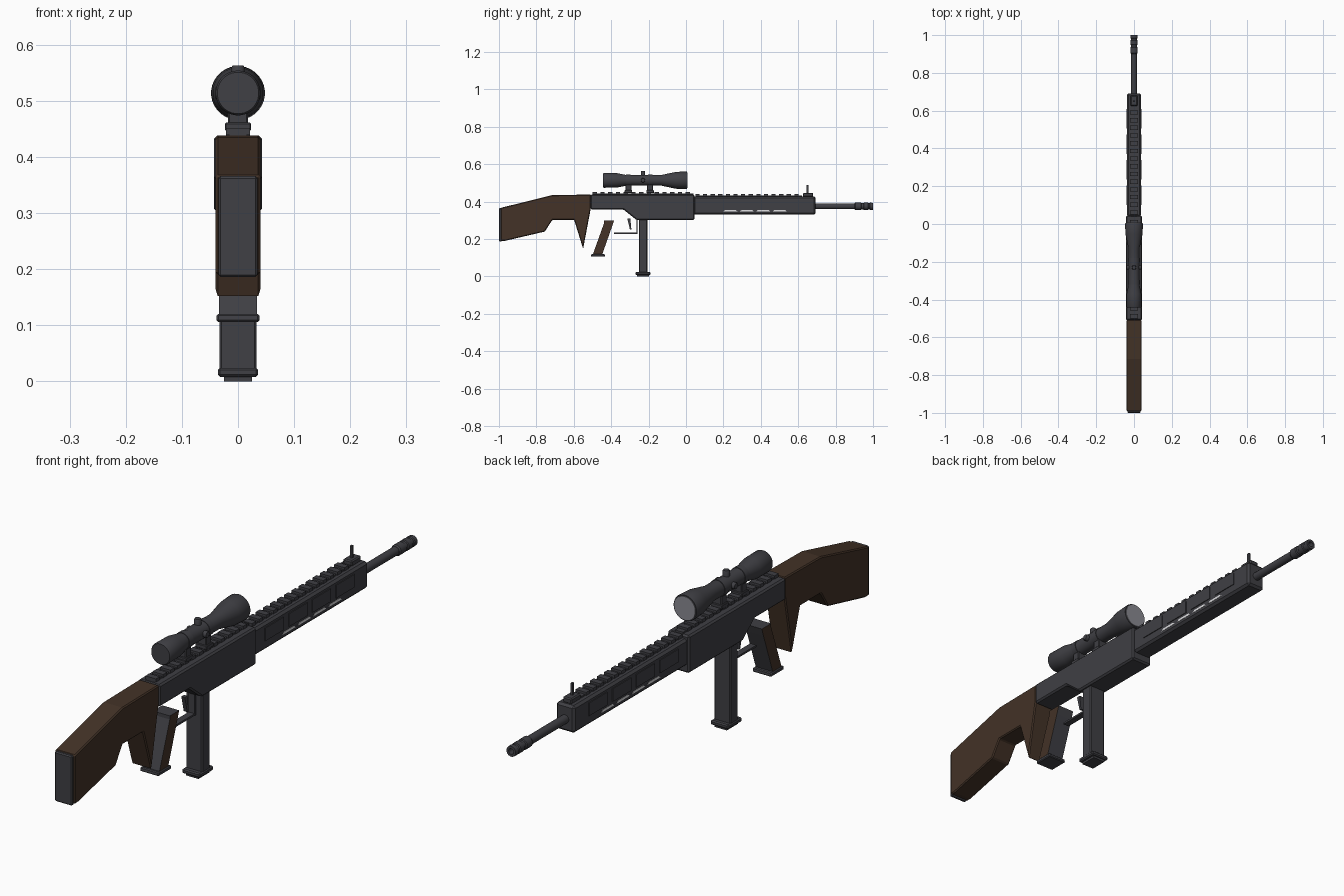
import bpy, bmesh, math
from mathutils import Vector

if "Cube" in bpy.data.objects:
    bpy.data.objects.remove(bpy.data.objects["Cube"])


def material(name, rgb):
    m = bpy.data.materials.new(name)
    m.diffuse_color = (*rgb, 1)
    m.use_nodes = True
    m.node_tree.nodes["Principled BSDF"].inputs["Base Color"].default_value = m.diffuse_color
    return m


METAL = material("dark_metal", (0.050, 0.050, 0.058))
WOOD = material("brown_wood", (0.056, 0.032, 0.020))
GLASS = material("lens_grey", (0.25, 0.25, 0.28))
PALE = material("pale_slot", (0.75, 0.75, 0.77))


def finish(name, bm, mats, bevel=0.0):
    bmesh.ops.recalc_face_normals(bm, faces=bm.faces)
    me = bpy.data.meshes.new(name)
    bm.to_mesh(me)
    bm.free()
    for m in mats:
        me.materials.append(m)
    ob = bpy.data.objects.new(name, me)
    bpy.context.collection.objects.link(ob)
    if bevel:
        b = ob.modifiers.new("edge_bevel", 'BEVEL')
        b.width, b.segments, b.limit_method = bevel, 1, 'ANGLE'
    return ob


def slab(name, pts, half, mat, bevel=0.0, x=0.0):
    """Extrude a (y, z) side profile across x."""
    bm = bmesh.new()
    f = bm.faces.new([bm.verts.new((x - half, y, z)) for y, z in pts])
    r = bmesh.ops.extrude_face_region(bm, geom=[f])
    bmesh.ops.translate(bm, vec=(2 * half, 0, 0),
                        verts=[v for v in r["geom"] if isinstance(v, bmesh.types.BMVert)])
    return finish(name, bm, [mat], bevel)


def box(name, half, y0, y1, z0, z1, mat=METAL, bevel=0.0, x=0.0):
    return slab(name, [(y0, z0), (y1, z0), (y1, z1), (y0, z1)], half, mat, bevel, x)


def lathe(name, profile, origin, axis=(0, 1, 0), sides=24, mat=METAL):
    """Turn (distance, radius) pairs around an axis, with capped ends."""
    bm = bmesh.new()
    q = Vector((0, 0, 1)).rotation_difference(Vector(axis))
    rings = []
    for d, r in profile:
        ring = []
        for i in range(sides):
            a = math.tau * (i + 0.5) / sides
            p = Vector((r * math.cos(a), r * math.sin(a), d))
            ring.append(bm.verts.new(q @ p + Vector(origin)))
        rings.append(ring)
    for a, b in zip(rings, rings[1:]):
        for i in range(sides):
            j = (i + 1) % sides
            bm.faces.new((a[i], a[j], b[j], b[i]))
    bm.faces.new(rings[0])
    bm.faces.new(rings[-1])
    ob = finish(name, bm, [mat])
    bpy.ops.object.select_all(action='DESELECT')
    ob.select_set(True)
    bpy.context.view_layer.objects.active = ob
    bpy.ops.object.shade_smooth_by_angle(angle=math.radians(35))
    return ob


# Stock with its forward prong, and the butt plate
slab("stock", [(-0.99, 0.367), (-0.715, 0.435), (-0.508, 0.438), (-0.508, 0.37),
               (-0.55, 0.148), (-0.598, 0.302), (-0.715, 0.302), (-0.755, 0.24),
               (-0.97, 0.19), (-0.99, 0.19)], 0.04, WOOD, 0.004)
box("butt_plate", 0.035, -1.0, -0.985, 0.186, 0.366, METAL, 0.004)

# Receiver
slab("receiver", [(-0.51, 0.358), (-0.335, 0.358), (-0.265, 0.302), (0.045, 0.302),
                  (0.045, 0.438), (-0.51, 0.438)], 0.043, METAL, 0.006)

# Handguard, raised side panels and pale slots
box("handguard", 0.037, 0.04, 0.692, 0.33, 0.428, METAL, 0.008)
for s in (-1, 1):
    for i in range(4):
        y = 0.10 + i * 0.135
        box("side_panel", 0.002, y, y + 0.105, 0.365, 0.412, METAL, 0.0, s * 0.038)
    for i in range(4):
        y = 0.20 + i * 0.088
        slab("side_slot", [(y, 0.348), (y + 0.075, 0.348), (y + 0.065, 0.356),
                           (y + 0.01, 0.356)], 0.001, PALE, 0.0, s * 0.037)

# Top rails: a low strip with evenly spaced teeth
for name, y0, y1, z, n in (("rear_rail", -0.50, 0.04, 0.436, 13),
                           ("front_rail", 0.05, 0.62, 0.426, 14)):
    box(name, 0.016, y0, y1, z, z + 0.008)
    step = (y1 - y0) / n
    for i in range(n):
        y = y0 + i * step
        box(name + "_tooth", 0.021, y, y + step * 0.55, z + 0.004, z + 0.016)

# Barrel and muzzle brake
lathe("barrel", [(0.68, 0.0155), (0.91, 0.0155)], (0, 0, 0.375), sides=16)
lathe("muzzle_brake", [(0.90, 0.016), (0.905, 0.020), (0.935, 0.020), (0.938, 0.017),
                       (0.948, 0.017), (0.951, 0.020), (0.972, 0.020), (0.975, 0.017),
                       (0.982, 0.017), (0.985, 0.020), (1.0, 0.019), (1.0, 0.010),
                       (0.96, 0.010)], (0, 0, 0.375), sides=16)

# Front sight
box("front_sight_base", 0.018, 0.625, 0.68, 0.426, 0.447, METAL, 0.004)
box("front_sight_post", 0.004, 0.645, 0.655, 0.44, 0.490)

# Scope, lens, adjustment knobs and mounts
lathe("scope_body", [(-0.443, 0.037), (-0.438, 0.040), (-0.37, 0.039), (-0.32, 0.029),
                     (-0.13, 0.029), (-0.055, 0.045), (0.0, 0.048), (0.005, 0.046)],
      (0, 0, 0.514), sides=32)
lathe("scope_lens", [(0.004, 0.042), (0.007, 0.042)], (0, 0, 0.514), sides=32, mat=GLASS)
for name, axis in (("top_knob", (0, 0, 1)), ("right_knob", (1, 0, 0)), ("left_knob", (-1, 0, 0))):
    tip = 0.049 if axis[2] else 0.040
    lathe(name, [(0.02, 0.012), (tip - 0.003, 0.012), (tip, 0.010)], (0, -0.23, 0.514), axis, 12)
for y in (-0.308, -0.192):
    box("scope_mount", 0.018, y - 0.016, y + 0.016, 0.455, 0.50, METAL, 0.003)
    box("mount_foot", 0.023, y - 0.02, y + 0.02, 0.446, 0.461, METAL, 0.002)
    lathe("scope_ring", [(y - 0.012, 0.031), (y + 0.012, 0.031)], (0, 0, 0.514))

# Pistol grip: wooden sides, dark front and back straps
grip = slab("pistol_grip", [(-0.438, 0.298), (-0.385, 0.298), (-0.395, 0.268), (-0.448, 0.118),
                            (-0.498, 0.118), (-0.438, 0.285)], 0.034, WOOD)
grip.data.materials.append(METAL)
for p in grip.data.polygons:
    p.material_index = 1 if abs(p.normal.x) < 0.5 else 0
slab("grip_base", [(-0.508, 0.106), (-0.433, 0.106), (-0.435, 0.120), (-0.506, 0.120)],
     0.038, METAL, 0.003)

# Trigger and guard
slab("trigger", [(-0.314, 0.31), (-0.298, 0.31), (-0.292, 0.252), (-0.300, 0.252)], 0.007, METAL)
box("trigger_guard_bar", 0.012, -0.385, -0.258, 0.227, 0.234)
box("trigger_guard_post", 0.012, -0.265, -0.258, 0.23, 0.31)

# Magazine with a flared foot
box("magazine", 0.033, -0.252, -0.206, 0.015, 0.31, METAL, 0.004)
box("magazine_foot", 0.036, -0.27, -0.19, 0.008, 0.024, METAL, 0.004)
box("magazine_cap", 0.025, -0.262, -0.198, 0.0, 0.012)
